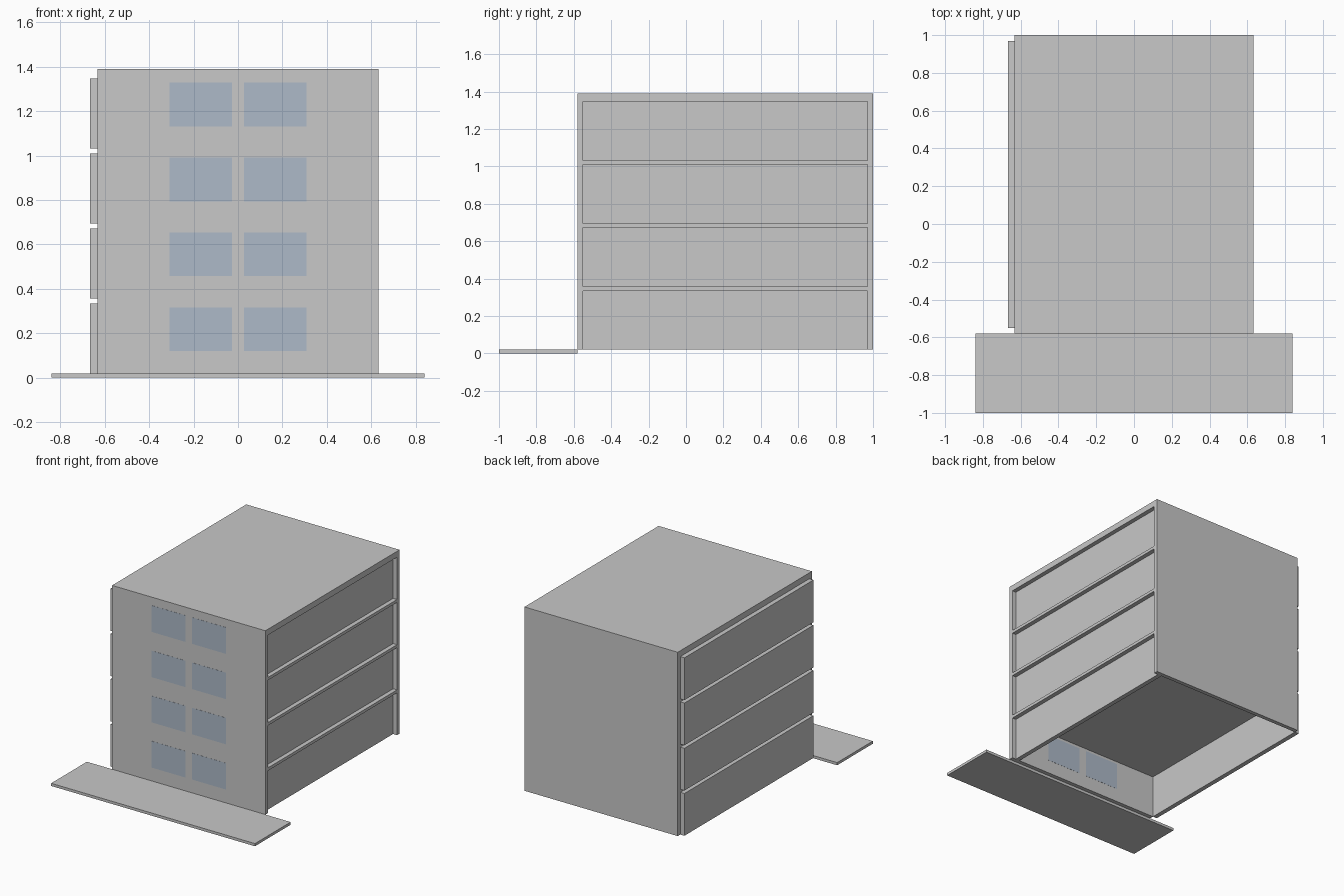
import bpy

cube = bpy.data.objects.get("Cube")
if cube:
    bpy.data.objects.remove(cube, do_unlink=True)


def material(name, rgb):
    m = bpy.data.materials.new(name)
    m.use_nodes = True
    m.diffuse_color = (*rgb, 1)
    m.node_tree.nodes["Principled BSDF"].inputs["Base Color"].default_value = (*rgb, 1)
    return m


concrete = material("pale_grey_concrete", (0.58, 0.58, 0.58))
glass = material("blue_grey_glass", (0.42, 0.49, 0.58))


def box(name, x, y, z, mat=concrete):
    """Box given by its (min, max) range on each axis."""
    bpy.ops.mesh.primitive_cube_add(size=1)
    ob = bpy.context.object
    ob.name = name
    for v in ob.data.vertices:
        v.co = [r[0] if c < 0 else r[1] for c, r in zip(v.co, (x, y, z))]
    ob.data.materials.append(mat)
    return ob


HALF = 0.632                 # half width of the block
FRONT, BACK = -0.58, 1.0
WALL = 0.03                  # front and back wall thickness
BASE, TOP = 0.02, 1.39
ROOM, SLAB = 0.315, 0.022    # storey height and floor thickness
PITCH = ROOM + SLAB
inner_y = (FRONT + WALL, BACK - WALL)

# Pavement and end walls
box("pavement", (-0.84, 0.84), (-1, FRONT), (0, BASE))
box("front_wall", (-HALF, HALF), (FRONT, inner_y[0]), (BASE, TOP - SLAB))
box("back_wall", (-HALF, HALF), (inner_y[1], BACK), (BASE, TOP - SLAB))

# Storeys: both side walls are set off towards -x
for i in range(4):
    z = BASE + i * PITCH
    n = i + 1
    box(f"outset_side_wall_{n}", (-HALF - 0.034, -HALF), inner_y, (z, z + ROOM))
    box(f"recessed_side_wall_{n}", (HALF - 0.065, HALF - 0.032), inner_y, (z, z + ROOM))
    box(f"floor_slab_{n}", (-HALF, HALF), inner_y, (z + ROOM, z + PITCH))
    # Panes show on both faces of the front wall
    for side, x in (("right", (-0.308, -0.028)), ("left", (0.028, 0.308))):
        box(f"window_{side}_{n}", x, (FRONT - 0.001, inner_y[0] + 0.001),
            (z + 0.1, z + 0.297), glass)

# Roof
box("roof", (-HALF, HALF), (FRONT, BACK), (TOP - SLAB, TOP))
